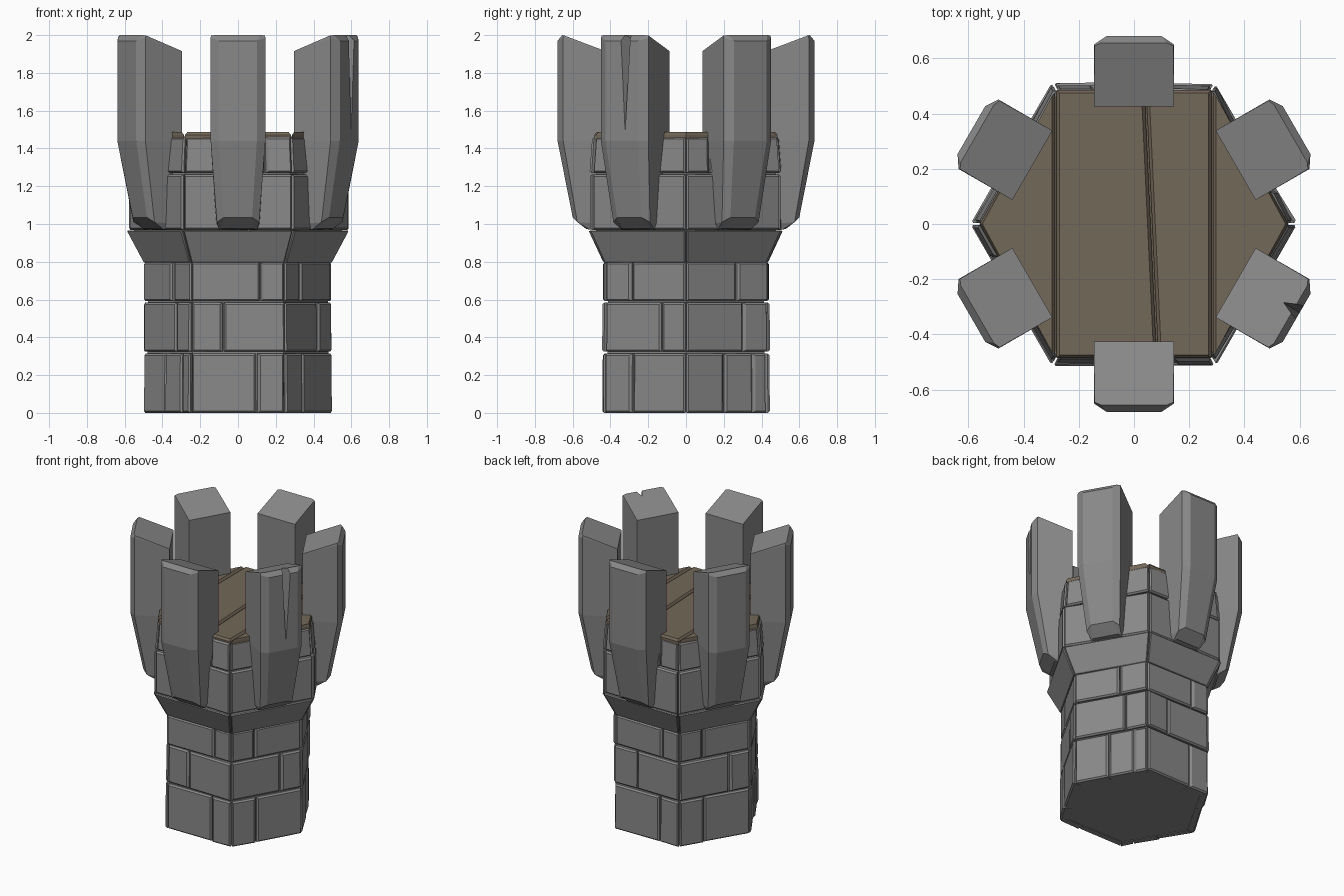
import bpy, bmesh, math, random
from mathutils import Vector

if "Cube" in bpy.data.objects:
    bpy.data.objects.remove(bpy.data.objects["Cube"])

random.seed(4)


def material(name, rgb):
    m = bpy.data.materials.new(name)
    m.diffuse_color = (*rgb, 1)
    m.use_nodes = True
    m.node_tree.nodes["Principled BSDF"].inputs["Base Color"].default_value = m.diffuse_color
    return m


STONE = material("grey stone", (0.25, 0.25, 0.25))
WOOD = material("brown wood", (0.175, 0.14, 0.10))


def loft(bm, rings):
    """Skin a stack of equal-length rings and cap both ends."""
    loops = [[bm.verts.new(p) for p in ring] for ring in rings]
    n = len(loops[0])
    for a, b in zip(loops, loops[1:]):
        for k in range(n):
            bm.faces.new((a[k], a[(k + 1) % n], b[(k + 1) % n], b[k]))
    bm.faces.new(loops[0][::-1])
    bm.faces.new(loops[-1])


def finish(bm, name, mat):
    bmesh.ops.remove_doubles(bm, verts=bm.verts, dist=0.0002)
    bmesh.ops.recalc_face_normals(bm, faces=bm.faces)
    me = bpy.data.meshes.new(name)
    bm.to_mesh(me)
    bm.free()
    me.materials.append(mat)
    ob = bpy.data.objects.new(name, me)
    bpy.context.collection.objects.link(ob)
    return ob


def corner(i, r, z):
    a = math.radians(60 * i)
    return Vector((r * math.cos(a), r * math.sin(a), z))


def on_face(i, t, r, z):
    return corner(i, r, z).lerp(corner(i + 1, r, z), t)


def hexagon(r, z):
    return [corner(i, r, z) for i in range(6)]


def brick(bm, i, t0, t1, z0, z1, r0, r1, jitter=0.006, bevel=0.012):
    """Block on hexagon side i between fractions t0..t1, with a bevelled face."""
    j = random.uniform(-jitter, jitter)
    tilt = random.uniform(-jitter, jitter) * 0.7
    g, b = 0.004 / r0, bevel / r0
    rings = []
    for dr, dt, dz in ((-0.06, g, 0), (-bevel + j, g, 0), (j, g + b, bevel * 0.8)):
        a, c = t0 + dt, t1 - dt
        s = tilt if dr > -0.05 else 0
        rings.append([on_face(i, a, r0 + dr + s, z0 + dz), on_face(i, c, r0 + dr - s, z0 + dz),
                      on_face(i, c, r1 + dr - s, z1 - dz), on_face(i, a, r1 + dr + s, z1 - dz)])
    loft(bm, rings)


# Solid core behind the masonry
bm = bmesh.new()
loft(bm, [hexagon(0.482, 0.004), hexagon(0.475, 0.8), hexagon(0.55, 0.96),
          hexagon(0.55, 1.26), hexagon(0.535, 1.45)])
finish(bm, "tower_core", STONE)

# Masonry courses: z0, z1, r0, r1, joints for the three repeating sides
courses = [
    ("lower_course", 0.0, 0.314, 0.505, 0.503, ([0.47, 0.82], [0.70], [0.35])),
    ("middle_course", 0.324, 0.584, 0.505, 0.503, ([0.70], [0.34], [0.70])),
    ("high_course", 0.592, 0.797, 0.503, 0.503, ([0.62], [0.74], [0.33])),
    ("parapet_course", 0.968, 1.262, 0.585, 0.585, ([0.4], [0.6], [0.45])),
    ("parapet_top_course", 1.27, 1.46, 0.585, 0.57, ([0.25, 0.7], [0.3, 0.75], [0.6])),
]
for name, z0, z1, r0, r1, joints in courses:
    bm = bmesh.new()
    for i in range(6):
        ts = [0] + joints[i % 3] + [1]
        for a, b in zip(ts, ts[1:]):
            brick(bm, i, a, b, z0, z1, r0, r1)
    finish(bm, name, STONE)

# Flared collar
bm = bmesh.new()
for i in range(6):
    brick(bm, i, 0, 1, 0.797, 0.966, 0.505, 0.59, 0.003, 0.007)
finish(bm, "flared_collar", STONE)

# Battlement posts, one per side: rings of (radius, half width, height)
levels = [
    ((0.45, 0.10, 0.97), (0.51, 0.10, 0.97), (0.53, 0.09, 0.975)),
    ((0.45, 0.115, 1.0), (0.575, 0.112, 1.01), (0.60, 0.075, 1.035)),
    ((0.425, 0.145, 1.44), (0.65, 0.145, 1.44), (0.68, 0.10, 1.44)),
    ((0.425, 0.145, 1.915), (0.65, 0.145, 1.985), (0.68, 0.10, 1.97)),
    ((0.425, 0.145, 1.915), (0.645, 0.143, 1.998), (0.655, 0.12, 2.0)),
]


def polar(deg, r, t, z):
    a = math.radians(deg)
    return Vector((r * math.cos(a) - t * math.sin(a), r * math.sin(a) + t * math.cos(a), z))


posts = []
for k in range(6):
    deg = 30 + 60 * k
    bm = bmesh.new()
    loft(bm, [[polar(deg, r, -w, z) for r, w, z in lv] +
              [polar(deg, r, w, z) for r, w, z in reversed(lv)] for lv in levels])
    posts.append(finish(bm, "battlement_post_%d" % (k + 1), STONE))

# Crack in the front right post, cut by a thin wedge
bm = bmesh.new()
tip = bm.verts.new(polar(330, 0.685, 0.02, 1.45))
top = [bm.verts.new(polar(330, *p)) for p in ((0.72, -0.025, 2.03), (0.72, 0.07, 2.03), (0.605, 0.025, 2.03))]
bm.faces.new(top)
for k in range(3):
    bm.faces.new((top[k], top[(k + 1) % 3], tip))
cutter = finish(bm, "crack_cutter", STONE)
cutter.hide_render = True
cutter.display_type = 'WIRE'
mod = posts[5].modifiers.new("crack", 'BOOLEAN')
mod.operation = 'DIFFERENCE'
mod.solver = 'EXACT'
mod.object = cutter

# Wooden floor: a base and four bevelled planks
bm = bmesh.new()
loft(bm, [hexagon(0.55, 1.44), hexagon(0.55, 1.462)])
finish(bm, "floor_base", WOOD)


def plank(name, pts):
    c = sum((Vector((*p, 0)) for p in pts), Vector()) / len(pts)

    def ring(d, z):
        out = []
        for p in pts:
            v = Vector((*p, 0)) - c
            out.append(c + Vector((v.x - math.copysign(d, v.x) * (abs(v.x) > 0.02),
                                   v.y - math.copysign(d, v.y) * (abs(v.y) > 0.02), z)))
        return out
    bm = bmesh.new()
    loft(bm, [ring(0, 1.45), ring(0, 1.472), ring(0.011, 1.486)])
    finish(bm, name, WOOD)


plank("floor_plank_left", [(-0.56, 0), (-0.286, -0.475), (-0.286, 0.475)])
plank("floor_plank_mid_left", [(-0.28, -0.485), (0.082, -0.485), (0.038, 0.485), (-0.28, 0.485)])
plank("floor_plank_mid_right", [(0.088, -0.485), (0.28, -0.485), (0.28, 0.485), (0.044, 0.485)])
plank("floor_plank_right", [(0.286, -0.475), (0.56, 0), (0.286, 0.475)])
